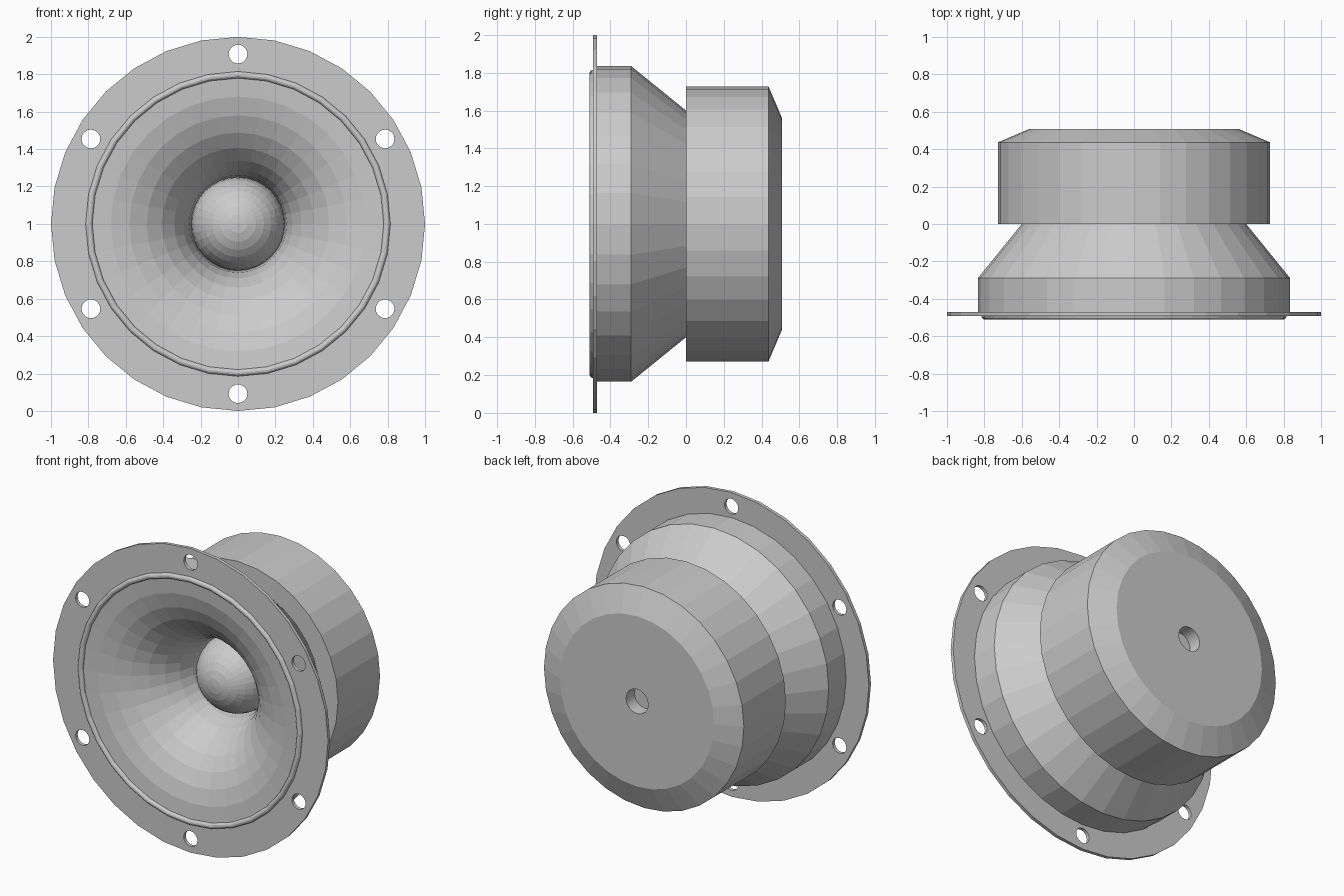
import bpy, bmesh
from math import sin, cos, pi, radians
from mathutils import Matrix

SIDES = 32

cube = bpy.data.objects.get("Cube")
if cube:
    bpy.data.objects.remove(cube, do_unlink=True)

grey = bpy.data.materials.new("plain grey")
grey.use_nodes = True
grey.diffuse_color = (0.6, 0.6, 0.6, 1)
grey.node_tree.nodes["Principled BSDF"].inputs["Base Color"].default_value = (0.6, 0.6, 0.6, 1)


def finish(bm, name):
    mesh = bpy.data.meshes.new(name)
    bm.to_mesh(mesh)
    bm.free()
    mesh.materials.append(grey)
    obj = bpy.data.objects.new(name, mesh)
    bpy.context.collection.objects.link(obj)
    return obj


def lathe(name, profile, flip=False):
    """Spin (radius, y) points around the speaker's axis at z = 1."""
    bm = bmesh.new()
    verts = [bm.verts.new((0, y, r)) for r, y in profile]
    edges = [bm.edges.new(pair) for pair in zip(verts, verts[1:])]
    bmesh.ops.spin(bm, geom=verts + edges, axis=(0, 1, 0), cent=(0, 0, 0),
                   angle=2 * pi, steps=SIDES, use_merge=True)
    bmesh.ops.remove_doubles(bm, verts=bm.verts, dist=0.0001)
    bmesh.ops.recalc_face_normals(bm, faces=bm.faces)
    if flip:
        bmesh.ops.reverse_faces(bm, faces=bm.faces)
    bmesh.ops.translate(bm, verts=bm.verts, vec=(0, 0, 1))
    return finish(bm, name)


# Mounting flange: a flat ring with six screw holes
def flange_circles():
    yield 0, 0, 1, SIDES
    yield 0, 0, 0.79, SIDES
    for i in range(6):
        a = radians(30 + 60 * i)
        yield 0.908 * cos(a), 0.908 * sin(a), 0.05, 20


bm = bmesh.new()
rim_edges = []
for cx, cz, radius, count in flange_circles():
    ring = [bm.verts.new((cx + radius * cos(2 * pi * k / count), -0.493,
                          cz + radius * sin(2 * pi * k / count))) for k in range(count)]
    rim_edges += [bm.edges.new((ring[k - 1], ring[k])) for k in range(count)]
bmesh.ops.triangle_fill(bm, edges=rim_edges, use_beauty=True, normal=(0, -1, 0))
extruded = bmesh.ops.extrude_face_region(bm, geom=bm.faces[:], use_keep_orig=True)
moved = [g for g in extruded["geom"] if isinstance(g, bmesh.types.BMVert)]
bmesh.ops.translate(bm, verts=moved, vec=(0, 0.022, 0))
bmesh.ops.recalc_face_normals(bm, faces=bm.faces)
bmesh.ops.transform(bm, matrix=Matrix.Translation((0, 0, 1)), verts=bm.verts)
finish(bm, "mounting_flange")

# Raised rounded bead around the cone
bead = [(0.797 + 0.018 * cos(pi * k / 6), -0.493 - 0.018 * sin(pi * k / 6)) for k in range(7)]
lathe("surround_bead", bead + bead[:1])

# Flared cone, curving from the rim back into the throat
flare = [pi / 2 * k / 8 for k in range(9)]
lathe("cone", [(0.25 + 0.535 * (1 - cos(t)), -0.493 * sin(t)) for t in flare], flip=True)

# Domed cap in the throat
lathe("dust_cap", [(0.25 * cos(t), -0.25 * sin(t)) for t in flare])

# Basket behind the flange
lathe("basket", [(0.79, -0.471), (0.835, -0.471), (0.835, -0.29), (0.6, 0.0)])

# Magnet with a chamfered back and a blind centre vent
lathe("magnet", [(0, 0), (0.727, 0), (0.727, 0.437), (0.56, 0.508),
                 (0.08, 0.508), (0.08, 0.42), (0, 0.42)])
